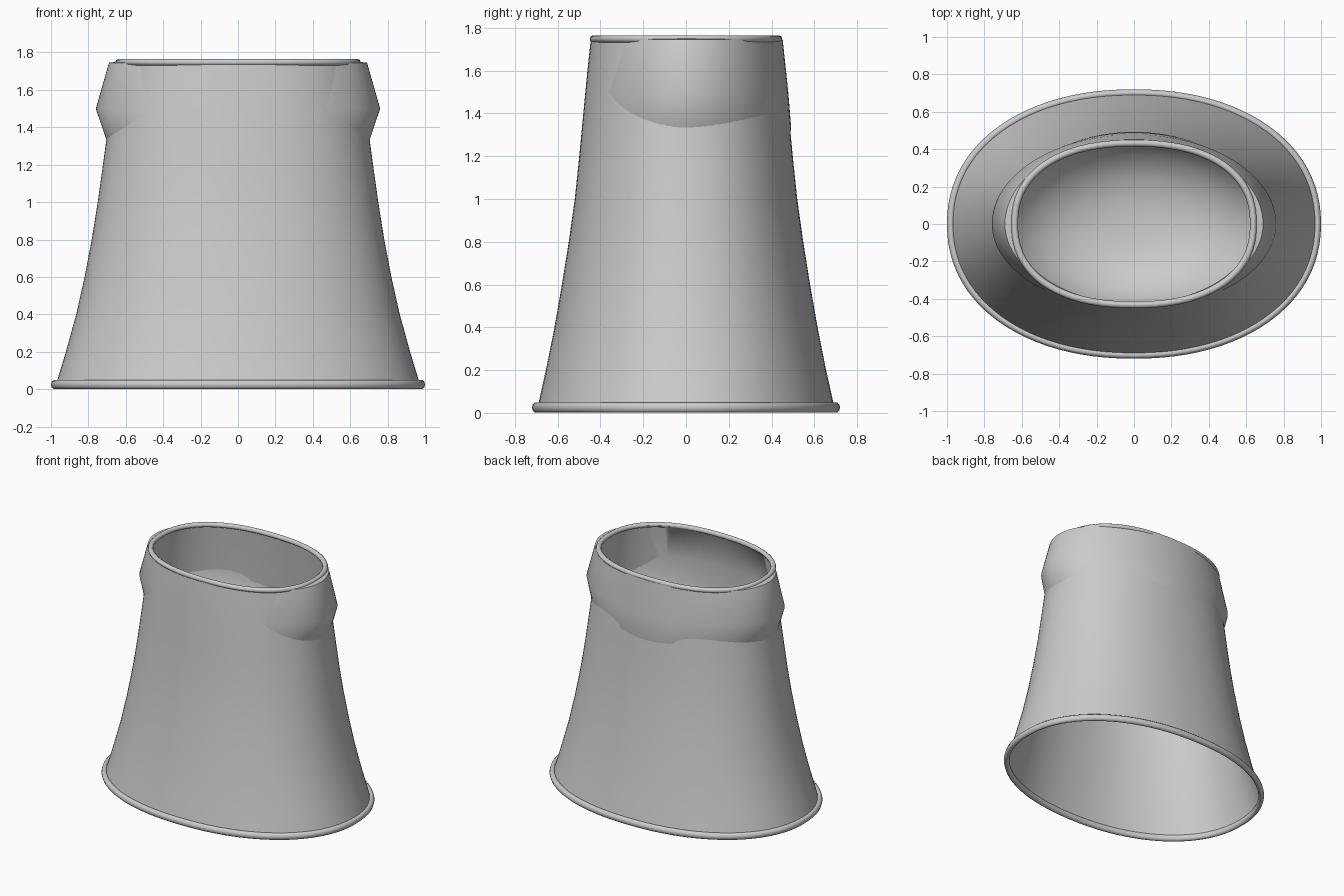
import bpy, bmesh, math

if "Cube" in bpy.data.objects:
    bpy.data.objects.remove(bpy.data.objects["Cube"])

SEGMENTS = 96


def material(name, rgb):
    m = bpy.data.materials.new(name)
    m.diffuse_color = (*rgb, 1)
    m.use_nodes = True
    m.node_tree.nodes["Principled BSDF"].inputs["Base Color"].default_value = m.diffuse_color
    return m


def oval(a, front, back, power, z):
    """Points of a rounded oval with separate front and back depths."""
    pts = []
    for i in range(SEGMENTS):
        t = 2 * math.pi * i / SEGMENTS
        c, s = math.cos(t), math.sin(t)
        b = back if s > 0 else front
        pts.append((math.copysign(a * abs(c) ** (2 / power), c),
                    math.copysign(b * abs(s) ** (2 / power), s), z))
    return pts


def loft(name, rings, mat, power, closed=False, floor=None, angle=40):
    """Join stacked (half width, front depth, back depth, height) rings."""
    bm = bmesh.new()
    rows = [[bm.verts.new(p) for p in oval(a, f, b, power, z)]
            for a, f, b, z in rings]
    pairs = list(zip(rows, rows[1:]))
    if closed:
        pairs.append((rows[-1], rows[0]))
    for low, high in pairs:
        for i in range(SEGMENTS):
            j = (i + 1) % SEGMENTS
            bm.faces.new((low[i], low[j], high[j], high[i]))
    if floor is not None:
        tip = bm.verts.new((0, 0, floor))
        for i in range(SEGMENTS):
            bm.faces.new((tip, rows[0][(i + 1) % SEGMENTS], rows[0][i]))
    mesh = bpy.data.meshes.new(name)
    bm.to_mesh(mesh)
    bm.free()
    mesh.materials.append(mat)
    ob = bpy.data.objects.new(name, mesh)
    bpy.context.collection.objects.link(ob)
    bpy.context.view_layer.objects.active = ob
    ob.select_set(True)
    bpy.ops.object.shade_smooth_by_angle(angle=math.radians(angle))
    ob.select_set(False)
    return ob


def trim(name, a, b, z, rx, rz, mat, power):
    """Rounded bead that follows an oval edge."""
    rings = []
    for k in range(10):
        t = 2 * math.pi * k / 10
        d = rx * math.cos(t)
        rings.append((a + d, b + d, b + d, z + rz * math.sin(t)))
    loft(name, rings, mat, power, closed=True, angle=60)


grey = material("light grey", (0.6, 0.6, 0.6))

# flared skirt wall, open at both ends
skirt = [(0.975, 0.695, 0.02), (0.92, 0.655, 0.2), (0.865, 0.615, 0.4),
         (0.82, 0.58, 0.6), (0.782, 0.548, 0.8), (0.75, 0.52, 1.0),
         (0.722, 0.499, 1.2), (0.695, 0.48, 1.4), (0.672, 0.461, 1.6),
         (0.65, 0.445, 1.745)]
loft("skirt", [(a, b, b, z) for a, b, z in skirt], grey, 2.15)

# inner hip cup: bulges out at the sides and back, rounded floor inside
hips = [(0.16, 0.13, 0.13, 0.93), (0.32, 0.25, 0.25, 0.96),
        (0.48, 0.36, 0.37, 1.04), (0.60, 0.43, 0.44, 1.15),
        (0.665, 0.46, 0.475, 1.25), (0.703, 0.465, 0.492, 1.33),
        (0.76, 0.455, 0.478, 1.5), (0.69, 0.43, 0.452, 1.745),
        (0.65, 0.425, 0.44, 1.75)]
loft("hip_cup", hips, grey, 2.0, floor=0.92, angle=60)

# beads along the hem and the waist
trim("hem_trim", 0.98, 0.70, 0.025, 0.02, 0.025, grey, 2.15)
trim("waist_trim", 0.638, 0.432, 1.748, 0.018, 0.018, grey, 2.3)
